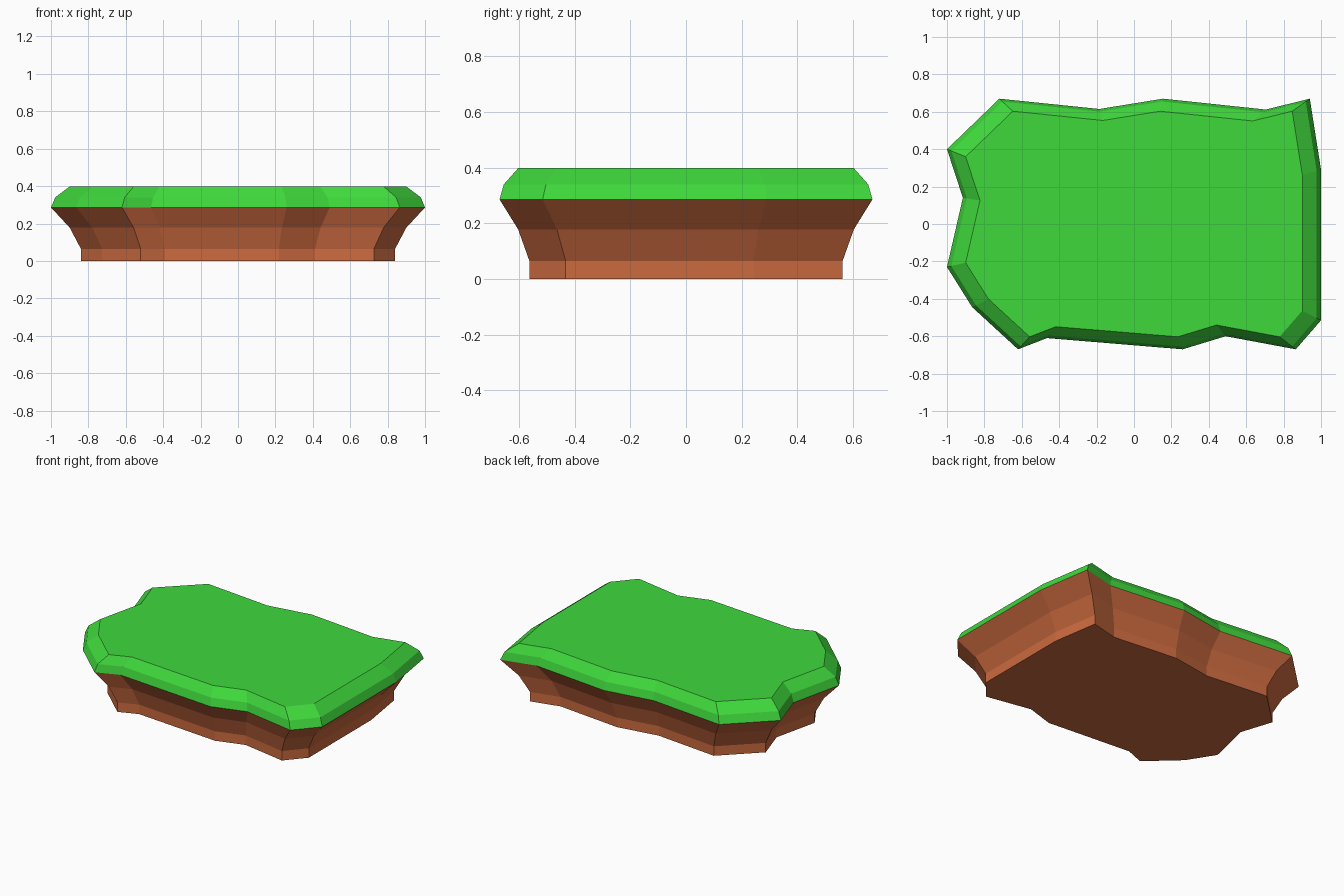
import bpy, bmesh

if "Cube" in bpy.data.objects:
    bpy.data.objects.remove(bpy.data.objects["Cube"])

# Widest outline of the slab, counter-clockwise seen from above
OUTLINE = [(-1.0, 0.40), (-0.915, 0.14), (-1.0, -0.23), (-0.865, -0.445),
           (-0.62, -0.67), (-0.465, -0.61), (0.26, -0.67), (0.49, -0.60),
           (0.865, -0.67), (1.0, -0.515), (1.0, 0.29), (0.94, 0.67),
           (0.705, 0.612), (0.155, 0.67), (-0.185, 0.615), (-0.72, 0.67)]


def material(name, color):
    mat = bpy.data.materials.new(name)
    mat.diffuse_color = (*color, 1)
    mat.use_nodes = True
    mat.node_tree.nodes["Principled BSDF"].inputs["Base Color"].default_value = mat.diffuse_color
    return mat


def shell(name, levels, cap, mat):
    """Skin scaled copies of the outline; cap the first (0) or last (-1) ring."""
    bm = bmesh.new()
    rings = [[bm.verts.new((x * s, y * s, z)) for x, y in OUTLINE] for z, s in levels]
    n = len(OUTLINE)
    for low, high in zip(rings, rings[1:]):
        for i in range(n):
            j = (i + 1) % n
            bm.faces.new((low[i], low[j], high[j], high[i]))
    bm.faces.new(rings[-1] if cap == -1 else rings[0][::-1])
    mesh = bpy.data.meshes.new(name)
    bm.to_mesh(mesh)
    bm.free()
    mesh.materials.append(mat)
    obj = bpy.data.objects.new(name, mesh)
    bpy.context.collection.objects.link(obj)
    return obj


# Soil: straight foot flaring out to the seam
shell("soil_base", [(0, 0.84), (0.065, 0.84), (0.178, 0.90), (0.286, 1.0)], 0,
      material("soil", (0.60, 0.145, 0.05)))

# Grass: rounded-over edge and flat top
shell("grass_top", [(0.286, 1.0), (0.34, 0.977), (0.398, 0.90)], -1,
      material("grass", (0.05, 0.69, 0.045)))
